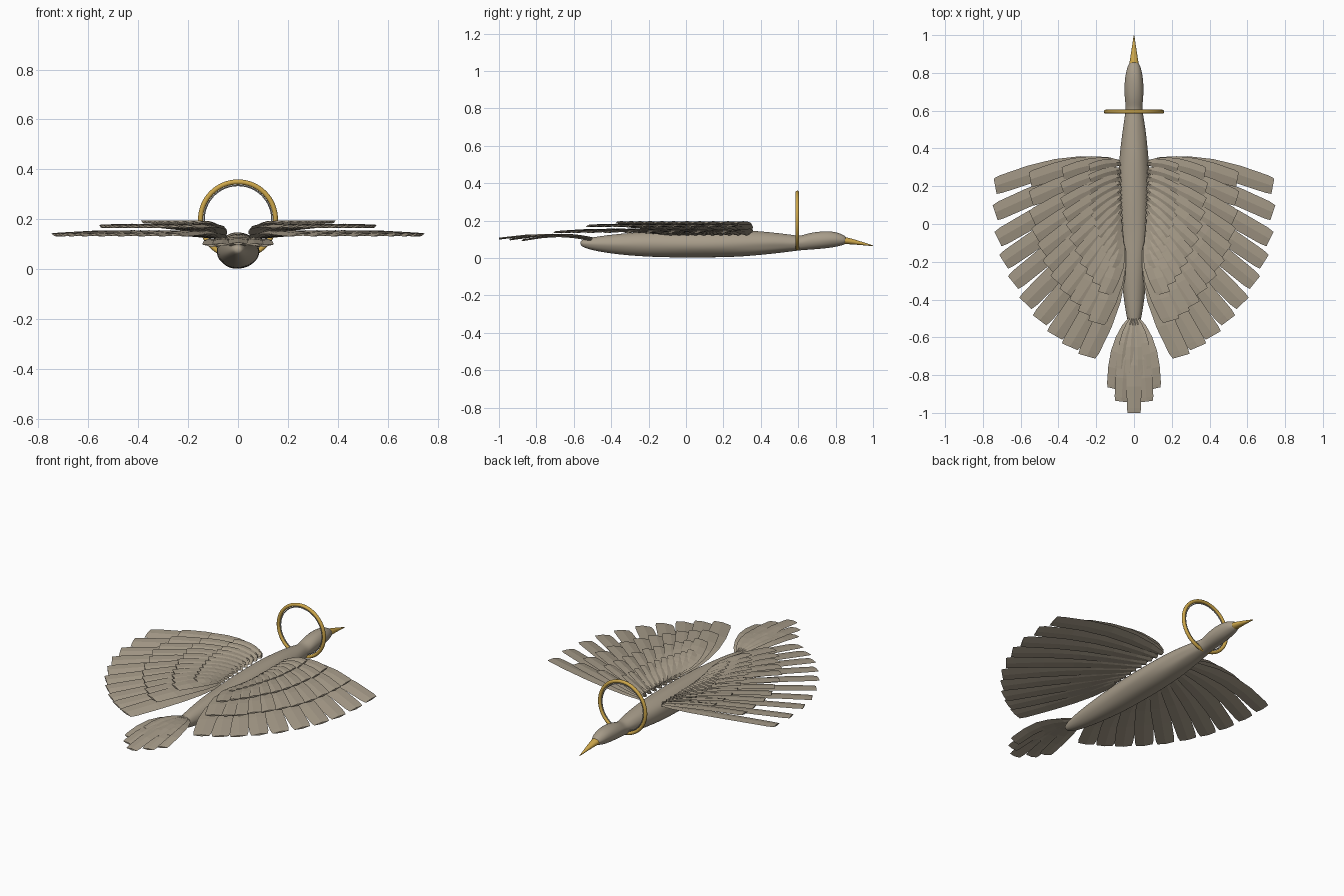
import bpy, bmesh, math, random
from mathutils import Vector

random.seed(4)
cube = bpy.data.objects.get("Cube")
if cube:
    bpy.data.objects.remove(cube, do_unlink=True)


def material(name, color):
    m = bpy.data.materials.new(name)
    m.use_nodes = True
    m.diffuse_color = (*color, 1)
    m.node_tree.nodes["Principled BSDF"].inputs["Base Color"].default_value = (*color, 1)
    return m


TAUPE = material("taupe_plumage", (0.39, 0.335, 0.255))
GOLD = material("gold", (0.62, 0.39, 0.07))
GREY = material("grey_lining", (0.4, 0.39, 0.36))


def finish(bm, name, mat, smooth=False):
    bmesh.ops.recalc_face_normals(bm, faces=bm.faces)
    mesh = bpy.data.meshes.new(name)
    bm.to_mesh(mesh)
    bm.free()
    mesh.materials.append(mat)
    ob = bpy.data.objects.new(name, mesh)
    bpy.context.collection.objects.link(ob)
    if smooth:
        for p in mesh.polygons:
            p.use_smooth = True
    return ob


def skin(bm, rings):
    """Join rings of points into a closed tube with capped ends."""
    rows = [[bm.verts.new(p) for p in ring] for ring in rings]
    n = len(rows[0])
    for a, b in zip(rows, rows[1:]):
        for i in range(n):
            j = (i + 1) % n
            bm.faces.new((a[i], a[j], b[j], b[i]))
    bm.faces.new(rows[0])
    bm.faces.new(rows[-1])


def loft(name, sections, mat, sides, bump=0.0):
    """Sections along y: (y, half width, bottom z, top z)."""
    bm = bmesh.new()
    rings = []
    for y, w, lo, hi in sections:
        ring = []
        for i in range(sides):
            a = math.tau * i / sides
            r = 1 + random.uniform(-bump, bump)
            ring.append((w * r * math.cos(a), y,
                         (lo + hi) / 2 + r * (hi - lo) / 2 * math.sin(a)))
        rings.append(ring)
    skin(bm, rings)
    ob = finish(bm, name, mat, True)
    sub = ob.modifiers.new("soften", "SUBSURF")
    sub.levels = sub.render_levels = 2
    return ob


# Body, neck and head as one tapering form
loft("body_and_head", [
    (-0.565, 0.012, 0.07, 0.09), (-0.55, 0.026, 0.055, 0.10),
    (-0.48, 0.043, 0.035, 0.115), (-0.36, 0.06, 0.017, 0.13),
    (-0.22, 0.074, 0.007, 0.14), (-0.06, 0.084, 0.0, 0.146),
    (0.1, 0.087, 0.0, 0.15), (0.25, 0.085, 0.004, 0.15),
    (0.37, 0.077, 0.012, 0.145), (0.48, 0.064, 0.024, 0.135),
    (0.56, 0.052, 0.033, 0.125), (0.61, 0.043, 0.04, 0.116),
    (0.65, 0.049, 0.043, 0.132), (0.72, 0.053, 0.048, 0.144),
    (0.79, 0.046, 0.056, 0.143), (0.835, 0.034, 0.066, 0.127),
    (0.86, 0.02, 0.078, 0.112)], TAUPE, 18, 0.035)

# Beak, drooping slightly to a point
loft("beak", [(0.82, 0.028, 0.073, 0.118), (0.85, 0.026, 0.074, 0.114),
              (0.92, 0.014, 0.07, 0.094), (0.985, 0.004, 0.064, 0.072),
              (1.0, 0.002, 0.063, 0.067)], GOLD, 12)

# Ring around the neck with a thin lining
for name, major, minor, mat in (("neck_ring", 0.15, 0.01, GOLD),
                                ("neck_ring_lining", 0.136, 0.003, GREY)):
    bpy.ops.mesh.primitive_torus_add(major_radius=major, minor_radius=minor,
                                     major_segments=64, minor_segments=12,
                                     location=(0, 0.595, 0.2),
                                     rotation=(math.pi / 2, 0, 0))
    ring = bpy.context.object
    ring.name = name
    ring.data.materials.append(mat)
    bpy.ops.object.shade_smooth()

# Feather outline: position along the length, share of full width
OUTLINE = [(0, 0.3), (0.12, 0.7), (0.3, 0.92), (0.5, 1), (0.72, 1), (0.95, 0.97), (1, 0.86)]


def feather(bm, root, tip, width, bow=0.0, hump=0.0, roll=0.0, mirror=1):
    """A curved blade with a raised shaft line and a squared tip."""
    root, tip = Vector(root), Vector(tip)
    along = (tip - root).normalized()
    side = Vector((-along.y, along.x, 0)).normalized()
    rings = []
    for t, share in OUTLINE:
        c = root.lerp(tip, t) + side * bow * math.sin(math.pi * t)
        c.z += hump * math.sin(math.pi * t)
        half = side * width * share / 2
        tilt = Vector((0, 0, roll * share))
        up = Vector((0, 0, 0.005))
        ring = [c - half - tilt, c + up, c + half + tilt, c - up]
        rings.append([(p.x * mirror, p.y, p.z) for p in ring])
    skin(bm, rings)


# Centres of the flight feather tips, from the leading edge to the trailing edge
TIPS = [Vector(p) for p in (
    (0.735, 0.2), (0.735, 0.06), (0.72, -0.08), (0.69, -0.2), (0.64, -0.31),
    (0.575, -0.42), (0.5, -0.51), (0.42, -0.59), (0.34, -0.65), (0.25, -0.7))]


def tip_at(u):
    s = u * (len(TIPS) - 1)
    i = min(int(s), len(TIPS) - 2)
    return TIPS[i].lerp(TIPS[i + 1], s - i)


# Overlapping rows: name, count, reach, width, root z, tip z, hump
ROWS = [("flight_feathers", 10, 1.0, 0.096, 0.125, 0.138, 0.018),
        ("long_covert_feathers", 11, 0.72, 0.09, 0.135, 0.172, 0.018),
        ("middle_covert_feathers", 11, 0.47, 0.072, 0.143, 0.19, 0.013),
        ("short_covert_feathers", 12, 0.25, 0.05, 0.145, 0.188, 0.008)]

# Wings
for wing, mirror in (("left", 1), ("right", -1)):
    for name, count, reach, width, z0, z1, hump in ROWS:
        bm = bmesh.new()
        for i in range(count):
            u = i / (count - 1)
            root = Vector((0.072, 0.325 - 0.4 * u))
            end = root.lerp(tip_at(u), reach * random.uniform(0.97, 1.0) if reach < 1 else 1)
            feather(bm, (*root, z0), (*end, z1), width * (1 + 0.12 * u),
                    bow=(0.035 - 0.075 * u) * reach, hump=hump,
                    roll=0.007, mirror=mirror)
        finish(bm, wing + "_wing_" + name, TAUPE)

# Tail fan with a shorter covering row
bm = bmesh.new()
for i in range(-2, 3):
    k = abs(i)
    feather(bm, (0.009 * i, -0.5, 0.1 - 0.003 * k),
            ((0, 0.066, 0.107)[k] * (1 if i > 0 else -1),
             (-1.0, -0.94, -0.872)[k], 0.103 - 0.004 * k),
            0.078, bow=0.011 * i, hump=0.022, roll=0.004 * i / 2)
finish(bm, "tail_feathers", TAUPE)

bm = bmesh.new()
for i in (-1.5, -0.5, 0.5, 1.5):
    feather(bm, (0.009 * i, -0.5, 0.106), (0.046 * i, -0.82 + 0.035 * abs(i), 0.118),
            0.05, bow=0.008 * i, hump=0.012, roll=0.002 * i)
finish(bm, "tail_covert_feathers", TAUPE)
